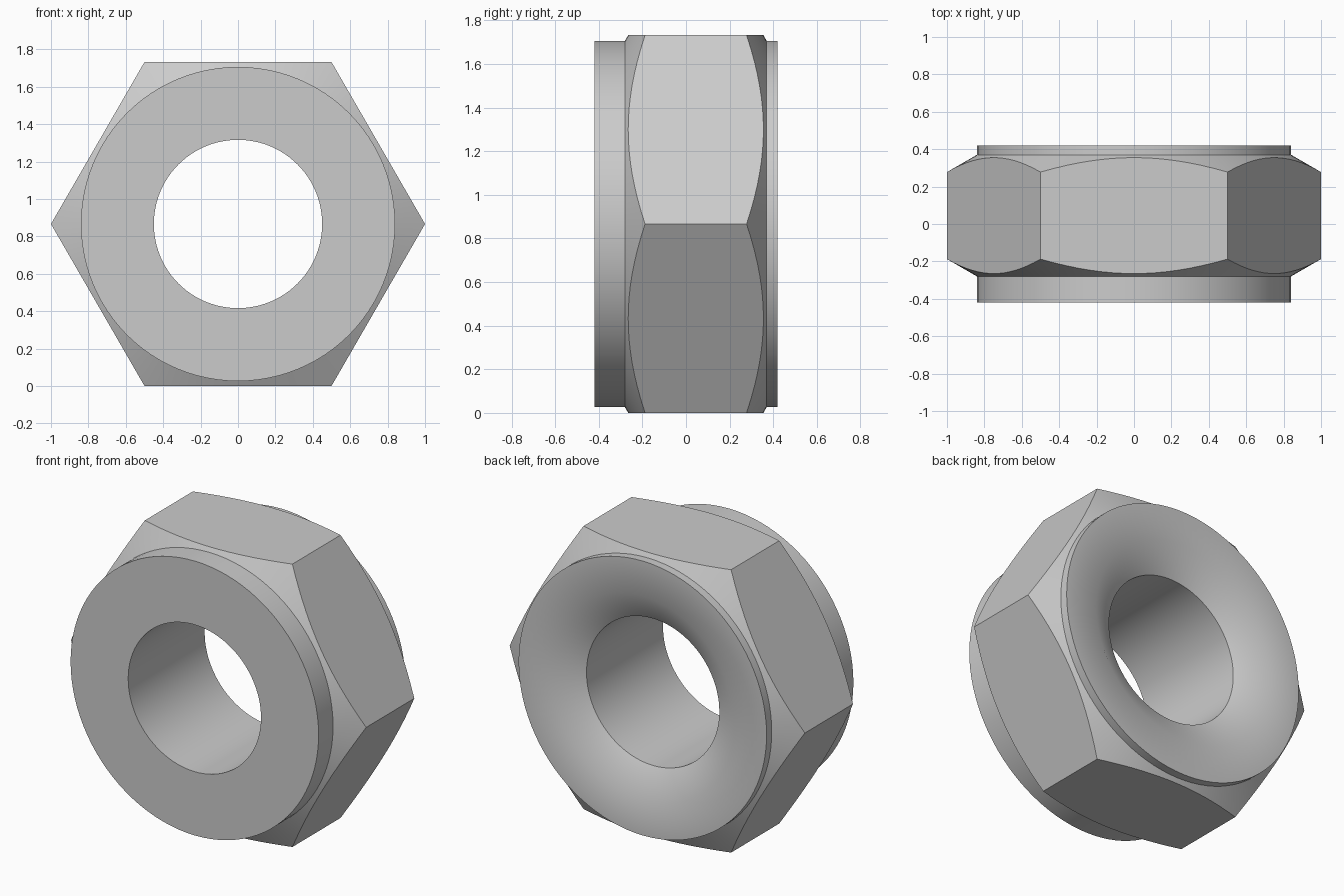
import bpy
import bmesh
import math

cube = bpy.data.objects.get("Cube")
if cube:
    bpy.data.objects.remove(cube, do_unlink=True)

SEGMENTS = 96
APOTHEM = math.sqrt(3) / 2        # hexagon with corner radius 1
COLLAR, BORE, SINK = 0.84, 0.45, 0.625
CHAMFER = math.tan(math.radians(30))


def hex_radius(angle):
    """Distance from the axis to the hexagon outline, corners on +x and -x."""
    step = math.pi / 3
    return APOTHEM / math.cos(angle % step - step / 2)


def make_ring(bm, y, radius=None, slope=0.0):
    """Circle at depth y; without a radius it is the hexagon trimmed by a cone."""
    verts = []
    for i in range(SEGMENTS):
        a = 2 * math.pi * i / SEGMENTS
        r = radius or hex_radius(a)
        depth = y + slope * (r - COLLAR)
        verts.append(bm.verts.new((r * math.cos(a), depth, APOTHEM + r * math.sin(a))))
    return verts


steel = bpy.data.materials.new("steel_grey")
steel.use_nodes = True
grey = (0.6, 0.6, 0.6, 1.0)
steel.diffuse_color = grey
steel.node_tree.nodes["Principled BSDF"].inputs["Base Color"].default_value = grey

bm = bmesh.new()
rings = [
    make_ring(bm, -0.42, BORE),              # front face
    make_ring(bm, -0.42, COLLAR),
    make_ring(bm, -0.28, COLLAR),            # front collar root
    make_ring(bm, -0.28, slope=CHAMFER),     # chamfered hexagon
    make_ring(bm, 0.37, slope=-CHAMFER),
    make_ring(bm, 0.37, COLLAR),             # back collar root
    make_ring(bm, 0.42, COLLAR),
    make_ring(bm, 0.42, SINK),               # back face
    make_ring(bm, 0.32, BORE),               # countersink
]
# Join each ring to the next; the last closes through the bore
for k, ring in enumerate(rings):
    following = rings[(k + 1) % len(rings)]
    for i in range(SEGMENTS):
        j = (i + 1) % SEGMENTS
        bm.faces.new((ring[i], ring[j], following[j], following[i]))
bmesh.ops.recalc_face_normals(bm, faces=bm.faces)

mesh = bpy.data.meshes.new("hex_nut")
bm.to_mesh(mesh)
bm.free()
mesh.materials.append(steel)
nut = bpy.data.objects.new("hex_nut", mesh)
bpy.context.collection.objects.link(nut)

bpy.ops.object.select_all(action="DESELECT")
nut.select_set(True)
bpy.context.view_layer.objects.active = nut
bpy.ops.object.shade_smooth_by_angle(angle=math.radians(35))
